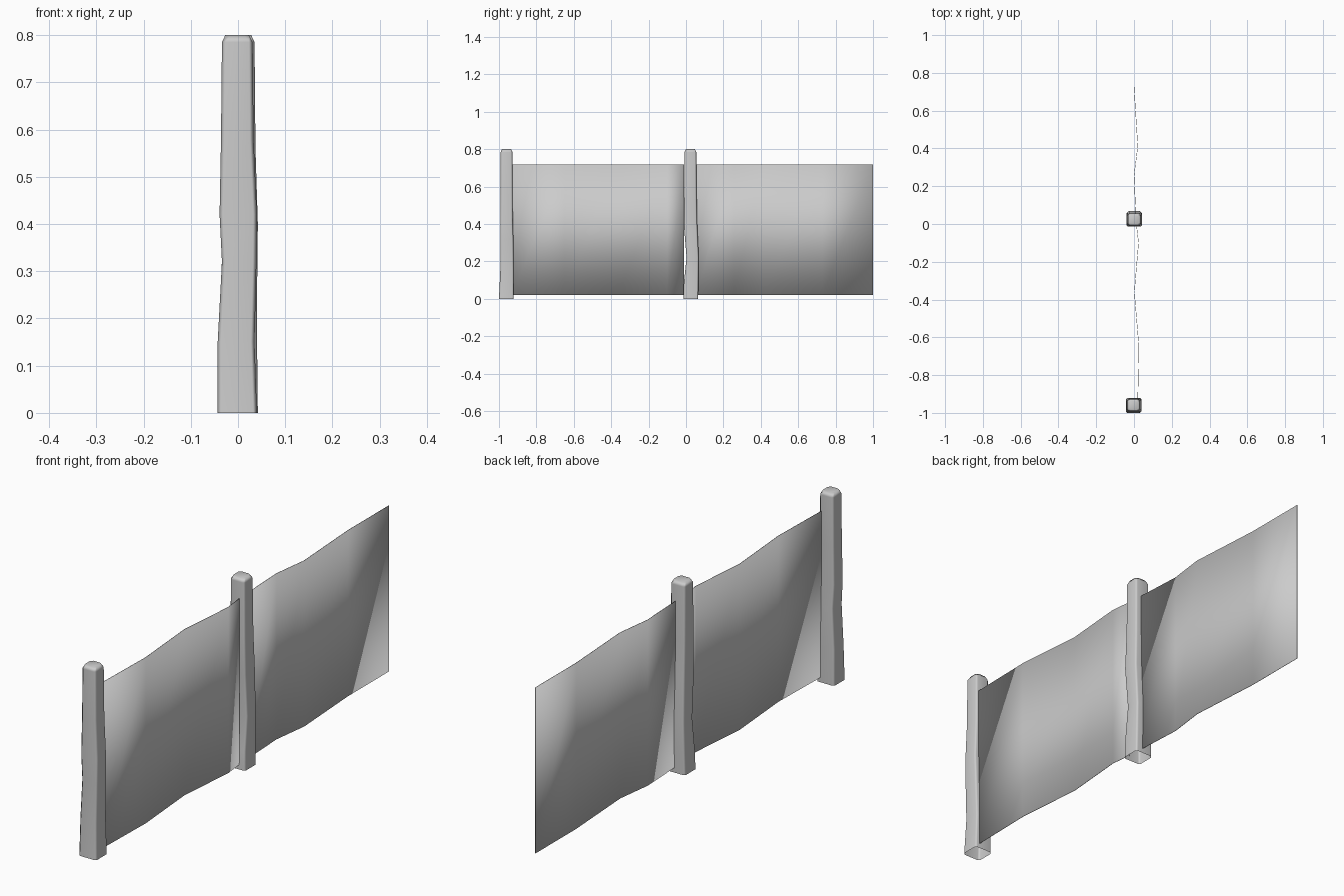
import bpy, bmesh

cube = bpy.data.objects.get("Cube")
if cube:
    bpy.data.objects.remove(cube, do_unlink=True)

grey = bpy.data.materials.new("plain_grey")
grey.use_nodes = True
grey.diffuse_color = (0.6, 0.6, 0.6, 1)
grey.node_tree.nodes["Principled BSDF"].inputs["Base Color"].default_value = (0.6, 0.6, 0.6, 1)


def finish(name, bm):
    """Turn a bmesh into a smooth grey object."""
    bmesh.ops.recalc_face_normals(bm, faces=bm.faces[:])
    for f in bm.faces:
        f.smooth = True
    mesh = bpy.data.meshes.new(name)
    bm.to_mesh(mesh)
    bm.free()
    mesh.materials.append(grey)
    obj = bpy.data.objects.new(name, mesh)
    bpy.context.collection.objects.link(obj)
    return obj


def loft(bm, rings, closed):
    """Skin quads between consecutive rings of vertices."""
    for a, b in zip(rings, rings[1:]):
        n = len(a)
        for i in range(n if closed else n - 1):
            j = (i + 1) % n
            bm.faces.new((a[i], a[j], b[j], b[i]))


def post(name, sections):
    """Crooked square post with chamfered corners, open at the bottom."""
    bm = bmesh.new()
    rings = []
    for z, x0, x1, y0, y1, c in sections:
        outline = [(x0 + c, y0), (x1 - c, y0), (x1, y0 + c), (x1, y1 - c),
                   (x1 - c, y1), (x0 + c, y1), (x0, y1 - c), (x0, y0 + c)]
        rings.append([bm.verts.new((x, y, z)) for x, y in outline])
    loft(bm, rings, True)
    bm.faces.new(rings[-1])
    obj = finish(name, bm)
    obj.modifiers.new("even_shading", 'WEIGHTED_NORMAL')


def panel(name, path, thick=0.001, low=0.02, high=0.717):
    """Very thin wavy sheet following a plan path, softly shaded at its rim."""
    bm = bmesh.new()
    rings = []
    for y, x in path:
        corners = [(x - thick, low), (x + thick, low), (x + thick, high), (x - thick, high)]
        rings.append([bm.verts.new((cx, y, z)) for cx, z in corners])
    loft(bm, rings, True)
    bm.faces.new(rings[0])
    bm.faces.new(rings[-1])
    finish(name, bm)


# Posts: height, x range, y range, corner chamfer
post("front_post", [
    (0.00, -.043, .040, -1.00, -.921, .008),
    (0.15, -.043, .035, -.993, -.921, .008),
    (0.32, -.034, .039, -.993, -.923, .008),
    (0.42, -.039, .040, -.993, -.926, .008),
    (0.58, -.036, .033, -.992, -.927, .008),
    (0.785, -.034, .031, -.991, -.928, .008),
    (0.80, -.027, .023, -.984, -.935, .010)])
post("middle_post", [
    (0.00, -.040, .042, -.014, .065, .008),
    (0.08, -.038, .041, -.012, .066, .008),
    (0.22, -.036, .040, .003, .068, .008),
    (0.40, -.033, .042, -.012, .060, .008),
    (0.56, -.034, .037, -.009, .057, .008),
    (0.785, -.033, .035, -.008, .055, .008),
    (0.80, -.026, .028, -.001, .048, .010)])

# Sheets: plan path as (y, x)
panel("front_panel", [(-.93, .02), (-.65, .026), (-.36, .002), (-.10, .024), (-.012, .014)])
panel("back_panel", [(.055, .01), (.255, 0), (.41, .02), (.73, 0), (1.0, 0)])
